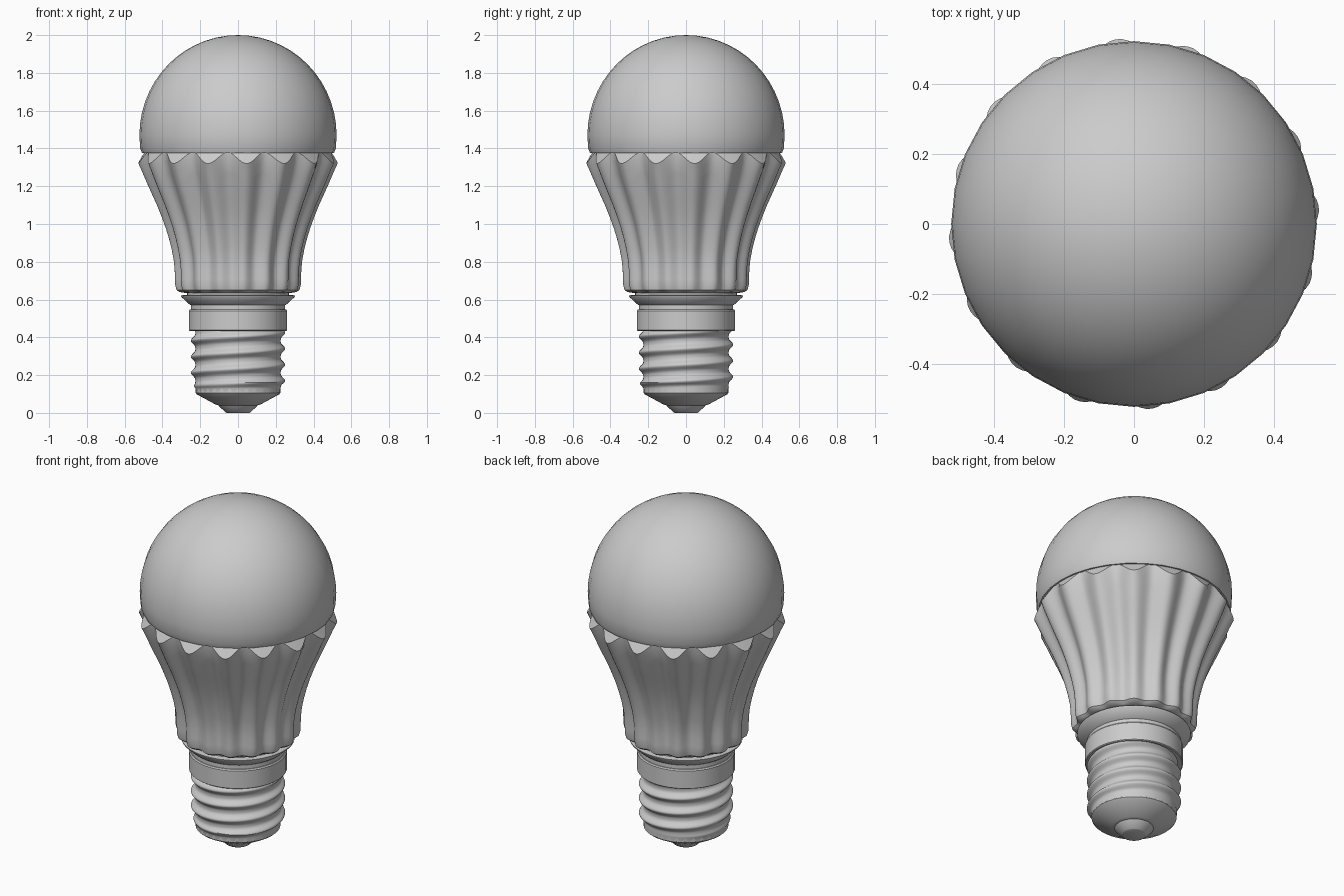
import bpy, math

if "Cube" in bpy.data.objects:
    bpy.data.objects.remove(bpy.data.objects["Cube"])

TAU = 2 * math.pi


def surface(name, rows, n, angle=35):
    """rows: functions theta -> (radius, z); radius 0 rows become poles."""
    verts, faces, rings = [], [], []
    for row in rows:
        pts = [row(TAU * i / n) for i in range(n)]
        if max(p[0] for p in pts) < 1e-6:
            rings.append([len(verts)] * n)
            verts.append((0, 0, pts[0][1]))
        else:
            rings.append(list(range(len(verts), len(verts) + n)))
            verts += [(r * math.cos(TAU * i / n), r * math.sin(TAU * i / n), z)
                      for i, (r, z) in enumerate(pts)]
    for a, b in zip(rings, rings[1:]):
        for i in range(n):
            j = (i + 1) % n
            f = list(dict.fromkeys((a[i], a[j], b[j], b[i])))
            if len(f) > 2:
                faces.append(f)
    me = bpy.data.meshes.new(name)
    me.from_pydata(verts, [], faces)
    ob = bpy.data.objects.new(name, me)
    bpy.context.collection.objects.link(ob)
    bpy.ops.object.select_all(action='DESELECT')
    ob.select_set(True)
    bpy.context.view_layer.objects.active = ob
    bpy.ops.object.shade_smooth_by_angle(angle=math.radians(angle))
    return ob


def lathe(name, profile, n, angle=35):
    return surface(name, [lambda t, p=p: p for p in profile], n, angle)


def lerp(points, z):
    for (z0, r0), (z1, r1) in zip(points, points[1:]):
        if z <= z1:
            return r0 + (r1 - r0) * (z - z0) / (z1 - z0)
    return points[-1][1]


# frosted dome
dome = [(0, 1.375), (0.508, 1.375), (0.518, 1.40)]
for i in range(15):
    a = math.pi / 2 * i / 14
    dome.append((0.522 * math.cos(a) if i < 14 else 0, 1.47 + 0.53 * math.sin(a)))
lathe("dome", dome, 32)

# fluted heat sink: 16 rounded ribs, cut by a chamfer at the top
RIDGE = [(0.64, 0.312), (0.652, 0.328), (0.68, 0.335), (0.75, 0.336), (0.82, 0.343),
         (0.9, 0.36), (1.0, 0.391), (1.1, 0.431), (1.2, 0.477), (1.28, 0.511),
         (1.32, 0.53), (1.38, 0.54)]
RIBS, OFFSET = 16, math.radians(5)


def rib(t):
    return 0.5 + 0.5 * math.cos(RIBS * (t - OFFSET))


def flute_row(s):
    def row(t):
        c = rib(t)
        z = 0.64 + s * (0.74 - 0.06 * c)
        depth = 0.022 + 0.022 * (z - 0.64) / 0.74
        return lerp(RIDGE, z) - depth * (1 - c), z
    return row


steps = [0, 0.016, 0.05, 0.1, 0.17, 0.25, 0.33, 0.42, 0.5, 0.58, 0.67, 0.76, 0.85, 0.93, 1]
sink = [lambda t: (0, 0.635), lambda t: (0.28, 0.635)]
sink += [flute_row(s) for s in steps]
sink += [lambda t: (0.494, 1.381), lambda t: (0, 1.381)]
surface("heat_sink", sink, RIBS * 12)

# flared collar and band above the thread
lathe("collar", [(0, 0.636), (0.27, 0.636), (0.27, 0.625), (0.302, 0.622), (0.300, 0.614),
                 (0.262, 0.578), (0.25, 0.57), (0.25, 0.54), (0, 0.54)], 48)
lathe("collar_band", [(0, 0.547), (0.255, 0.547), (0.26, 0.54), (0.26, 0.438),
                      (0.255, 0.434), (0, 0.434)], 48)

# screw thread: right-handed helical ridge on the cap
PITCH, Z0, Z1, ROWS = 0.085, 0.13, 0.44, 62


def thread_row(k):
    z = Z0 + (Z1 - Z0) * k / ROWS

    def row(t):
        phase = TAU * (z - 0.34) / PITCH - t
        bump = (0.5 + 0.5 * math.cos(phase)) ** 1.6
        fade = min(1, max(0, (z - Z0) / 0.03))
        return 0.226 + 0.024 * bump * fade, z
    return row


cap = [lambda t: (0.225, 0.105)] + [thread_row(k) for k in range(ROWS + 1)]
surface("screw_thread", cap, 64, 50)

# tapered base and contact tip
lathe("base_insulator", [(0.226, 0.13), (0.226, 0.108), (0.218, 0.098), (0.12, 0.045),
                         (0.105, 0.04), (0, 0.04)], 32)
lathe("contact_tip", [(0, 0.042), (0.105, 0.042), (0.098, 0.033), (0.066, 0.003),
                      (0.06, 0), (0, 0)], 32)

# outward-facing normals
for ob in bpy.context.collection.objects:
    bpy.ops.object.select_all(action='DESELECT')
    ob.select_set(True)
    bpy.context.view_layer.objects.active = ob
    bpy.ops.object.mode_set(mode='EDIT')
    bpy.ops.mesh.select_all(action='SELECT')
    bpy.ops.mesh.normals_make_consistent(inside=False)
    bpy.ops.object.mode_set(mode='OBJECT')
